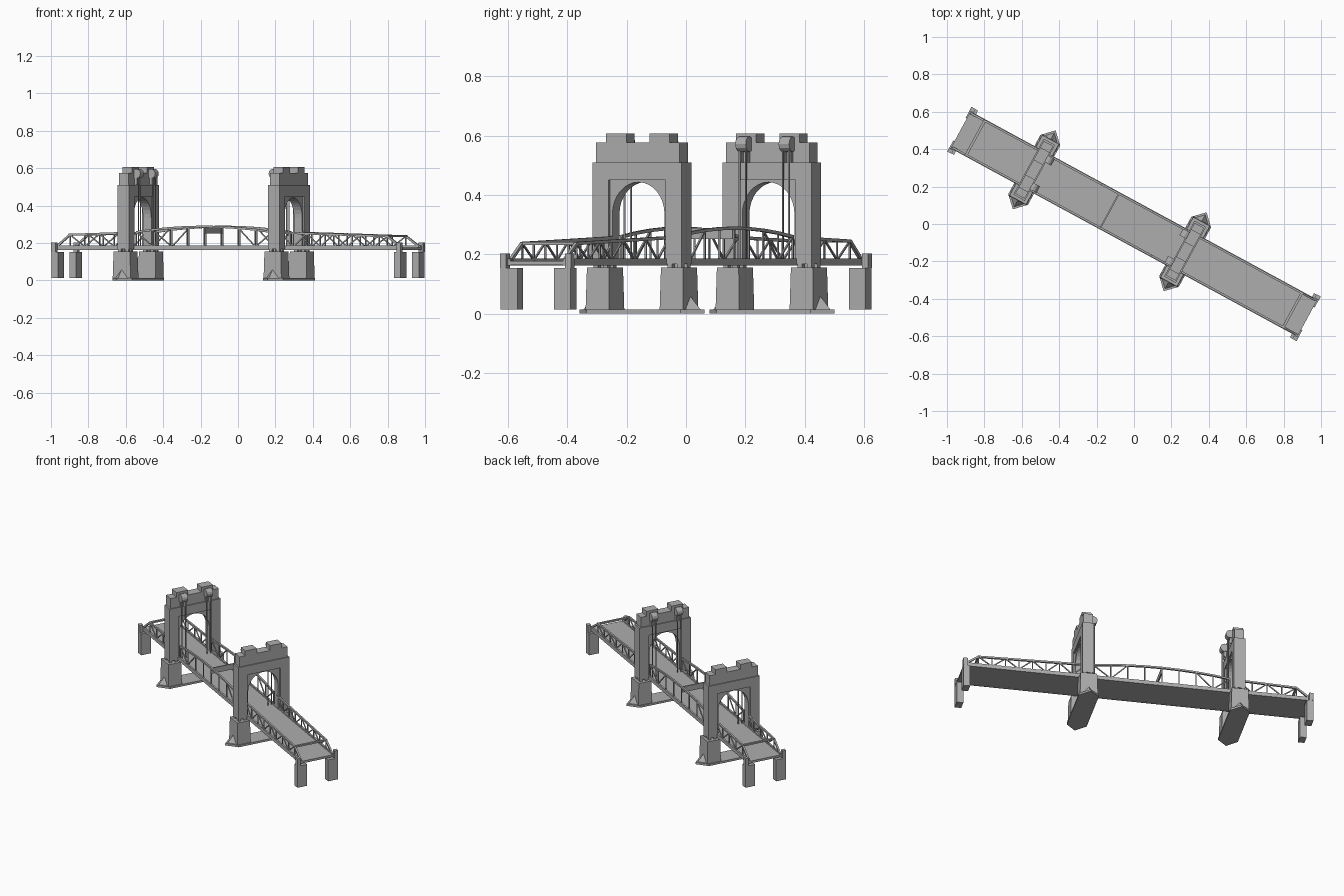
import bpy, bmesh
from math import sin, cos, pi, radians
from mathutils import Matrix, Vector

cube = bpy.data.objects.get("Cube")
if cube:
    bpy.data.objects.remove(cube, do_unlink=True)

stone = bpy.data.materials.new("warm_grey")
stone.use_nodes = True
GREY = (0.42, 0.42, 0.42, 1)
stone.diffuse_color = GREY
stone.node_tree.nodes["Principled BSDF"].inputs["Base Color"].default_value = GREY

# Parts are laid out along x, then swung to the bridge's skewed heading
HEADING = Matrix.Rotation(radians(-28.5), 4, 'Z')
SIDES = (-1, 1)


def finish(name, bm):
    bmesh.ops.recalc_face_normals(bm, faces=bm.faces)
    bm.transform(HEADING)
    mesh = bpy.data.meshes.new(name)
    bm.to_mesh(mesh)
    bm.free()
    mesh.materials.append(stone)
    obj = bpy.data.objects.new(name, mesh)
    bpy.context.collection.objects.link(obj)
    return obj


def box(bm, center, size, taper=1.0):
    verts = bmesh.ops.create_cube(bm, size=1)["verts"]
    for v in verts:
        k = taper if v.co.z > 0 else 1.0
        v.co = Vector(center) + Vector((v.co.x * size[0] * k, v.co.y * size[1] * k, v.co.z * size[2]))


def bar(bm, p, q, w=0.008):
    p, q = Vector(p), Vector(q)
    d = q - p
    turn = d.to_track_quat('Z', 'Y').to_matrix().to_4x4()
    m = Matrix.Translation((p + q) / 2) @ turn @ Matrix.Diagonal((w, w, d.length, 1))
    bmesh.ops.create_cube(bm, size=1, matrix=m)


def extrude(bm, points, offset):
    face = bm.faces.new([bm.verts.new(p) for p in points])
    new = bmesh.ops.extrude_face_region(bm, geom=[face])["geom"]
    bmesh.ops.translate(bm, verts=[g for g in new if isinstance(g, bmesh.types.BMVert)], vec=offset)


def mirrored(points):
    return points + [(-y, z) for y, z in reversed(points)]


# Road deck with raised edge girders
bm = bmesh.new()
box(bm, (0, 0, 0.17), (2.11, 0.21, 0.014))
finish("deck", bm)
bm = bmesh.new()
for s in SIDES:
    box(bm, (0, s * 0.107, 0.174), (2.11, 0.011, 0.024))
finish("edge_girders", bm)

# End pillars and corner posts
for end, label in zip(SIDES, ("west", "east")):
    bm = bmesh.new()
    for s in SIDES:
        box(bm, (end * 1.042, s * 0.102, 0.083), (0.04, 0.065, 0.14))
    finish(label + "_end_pillars", bm)
    bm = bmesh.new()
    for s in SIDES:
        box(bm, (end * 1.05, s * 0.1245, 0.178), (0.026, 0.023, 0.05))
    finish(label + "_corner_posts", bm)


def tower(label, u, inward):
    # Pointed foundation slab
    bm = bmesh.new()
    outline = [(0.06, 0.18), (0, 0.24), (-0.06, 0.18), (-0.06, -0.18), (0, -0.24), (0.06, -0.18)]
    extrude(bm, [(u + x, y, 0) for x, y in outline], (0, 0, 0.013))
    finish(label + "_foundation", bm)

    # Tapered piers, bearings and cutwaters
    bm = bmesh.new()
    for s in SIDES:
        box(bm, (u, s * 0.142, 0.083), (0.108, 0.09, 0.145), 0.93)
        for x in (-0.022, 0.022):
            for y in (-0.018, 0.018):
                box(bm, (u + x, s * (0.142 + y), 0.162), (0.02, 0.018, 0.024))
        base = [(u - 0.045, s * 0.18, 0.012), (u, s * 0.226, 0.012), (u + 0.045, s * 0.18, 0.012)]
        corners = [bm.verts.new(p) for p in base]
        apex = bm.verts.new((u, s * 0.18, 0.065))
        bm.faces.new(corners)
        for i in range(3):
            bm.faces.new((corners[i], corners[(i + 1) % 3], apex))
    finish(label + "_piers", bm)

    # Portal frame, cut as one profile
    bm = bmesh.new()
    frame = mirrored([(0.109, 0.45), (0.109, 0.168), (0.17, 0.168), (0.17, 0.51)])
    extrude(bm, [(u - 0.035, y, z) for y, z in frame], (0.07, 0, 0))
    finish(label + "_portal", bm)

    # Recessed round arch
    bm = bmesh.new()
    steps = 16
    arch = [(0.1 * cos(pi * i / steps), 0.335 + 0.108 * sin(pi * i / steps)) for i in range(steps + 1)]
    arch += [(-0.1, 0.168), (-0.111, 0.168), (-0.111, 0.452), (0.111, 0.452), (0.111, 0.168), (0.1, 0.168)]
    extrude(bm, [(u - 0.025, y, z) for y, z in arch], (0.05, 0, 0))
    finish(label + "_arch", bm)

    # Parapet and raised blocks
    bm = bmesh.new()
    box(bm, (u, 0, 0.5425), (0.058, 0.32, 0.067))
    for s in SIDES:
        box(bm, (u, s * 0.083, 0.59), (0.058, 0.077, 0.035))
    finish(label + "_parapet", bm)

    # Hoist drums, brackets and lifting cables on the span side
    bm = bmesh.new()
    x = u + inward * 0.043
    for s in SIDES:
        turn = Matrix.Translation((x, s * 0.083, 0.571)) @ Matrix.Rotation(pi / 2, 4, 'X')
        bmesh.ops.create_cone(bm, cap_ends=True, segments=12, radius1=0.026, radius2=0.026,
                              depth=0.04, matrix=turn)
        for dy in (-0.012, 0.012):
            y = s * 0.083 + dy
            box(bm, (u + inward * 0.039, y, 0.535), (0.016, 0.007, 0.05))
            bar(bm, (x + inward * 0.01, y, 0.17), (x + inward * 0.01, y, 0.56), 0.005)
    finish(label + "_hoists", bm)


WEST, EAST = -0.607, 0.311
tower("west_tower", WEST, 1)
tower("east_tower", EAST, -1)


def truss(name, x0, x1, panels, height, diagonal):
    """Pair of trusses with verticals, and diagonals where the rule gives a direction."""
    xs = [x0 + (x1 - x0) * i / panels for i in range(panels + 1)]
    bm = bmesh.new()
    for s in SIDES:
        y = s * 0.104
        low = [(x, y, 0.18) for x in xs]
        top = [(x, y, height(x)) for x in xs]
        for i in range(panels + 1):
            bar(bm, low[i], top[i], 0.006)
            if i < panels:
                bar(bm, top[i], top[i + 1], 0.011)
                way = diagonal(i)
                if way > 0:
                    bar(bm, low[i], top[i + 1], 0.006)
                elif way < 0:
                    bar(bm, top[i], low[i + 1], 0.006)
    return finish(name, bm)


MID = (WEST + EAST) / 2
HALF = (EAST - WEST) / 2


def hump(x):
    return 0.288 - 0.036 * ((x - MID) / HALF) ** 2


def zigzag(i):
    return 1 if i % 2 else -1


truss("lift_span_truss", WEST + 0.045, EAST - 0.045, 8, hump,
      lambda i: {0: -1, 1: 1, 6: -1, 7: 1}.get(i, 0))
truss("west_approach_truss", -0.965, WEST, 4, lambda x: 0.255 + 0.03 * (x - WEST), zigzag)
truss("east_approach_truss", EAST, 0.965, 8, lambda x: 0.256 - 0.03 * (x - EAST), zigzag)

# Sloping end posts and portal cross beams
bm = bmesh.new()
for end, z in zip(SIDES, (0.245, 0.237)):
    for s in SIDES:
        bar(bm, (end * 0.965, s * 0.104, z), (end * 1.045, s * 0.104, 0.182), 0.011)
    box(bm, (end * 0.965, 0, z), (0.014, 0.215, 0.01))
finish("end_portals", bm)

# Broad cross plate at the middle of the lift span
bm = bmesh.new()
box(bm, (MID, 0, 0.27), (0.008, 0.2, 0.036))
finish("cross_plate", bm)
